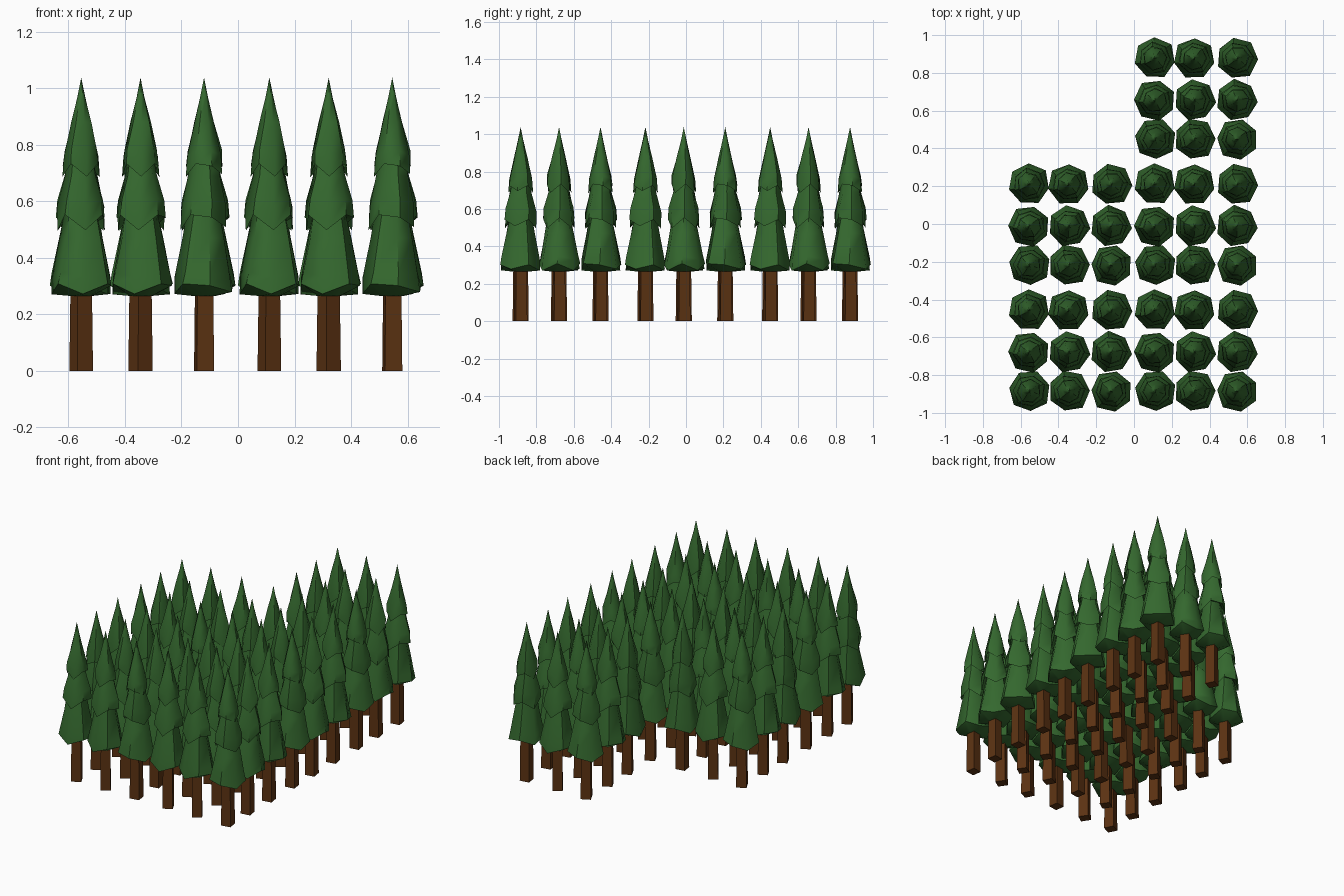
import bpy, bmesh, math, random

if "Cube" in bpy.data.objects:
    bpy.data.objects.remove(bpy.data.objects["Cube"])

random.seed(4)


def material(name, rgb):
    m = bpy.data.materials.new(name)
    m.diffuse_color = (*rgb, 1)
    m.use_nodes = True
    m.node_tree.nodes["Principled BSDF"].inputs["Base Color"].default_value = m.diffuse_color
    return m


green = material("pine green", (0.035, 0.14, 0.028))
brown = material("bark brown", (0.105, 0.032, 0.006))


def loft(name, rings, sides, mat, jitter=0.0, twist=0.0, smooth=None):
    """Mesh from (radius, z, droop) rings; a ring of radius 0 is a point."""
    bm = bmesh.new()
    # every second corner hangs lower, with a little random variation
    drop = [(-1 if k % 2 else 1) * random.uniform(0.5, 1) for k in range(sides)]
    loops = []
    for n, (r, z, droop) in enumerate(rings):
        if r == 0:
            loops.append([bm.verts.new((0, 0, z))] * sides)
            continue
        loop = []
        for k in range(sides):
            a = math.tau * k / sides + twist * n
            rr = r * (1 + random.uniform(-jitter, jitter))
            loop.append(bm.verts.new((rr * math.cos(a), rr * math.sin(a), z + droop * drop[k])))
        loops.append(loop)
    for lo, hi in zip(loops, loops[1:]):
        for k in range(sides):
            j = (k + 1) % sides
            vs = list(dict.fromkeys((lo[k], lo[j], hi[j], hi[k])))
            bm.faces.new(vs)
    if rings[0][0]:
        bm.faces.new(loops[0][::-1])
    bmesh.ops.recalc_face_normals(bm, faces=bm.faces)
    me = bpy.data.meshes.new(name)
    bm.to_mesh(me)
    bm.free()
    me.materials.append(mat)
    return me


# Square tapered trunk
trunk_mesh = loft("trunk", [(0.044, 0, 0), (0.039, 0.36, 0), (0, 0.361, 0)], 4, brown)

# Three drooping tiers of branches, from the underside up to the tip
foliage_mesh = loft("foliage", [
    (0.040, 0.265, 0.0), (0.110, 0.290, 0.020), (0.101, 0.340, 0.010),
    (0.078, 0.470, 0.0), (0.062, 0.560, 0.0),
    (0.086, 0.525, 0.030), (0.083, 0.595, 0.015), (0.058, 0.690, 0.0),
    (0.048, 0.745, 0.0),
    (0.064, 0.710, 0.025), (0.062, 0.770, 0.012), (0.036, 0.880, 0.0),
    (0.014, 0.970, 0.0), (0.0, 1.038, 0.0)], 7, green, jitter=0.05, twist=0.03)

# 3 x 3 patch of trees: offsets from the patch centre
COLS = (-0.222, -0.012, 0.213)
ROWS = (-0.217, -0.012, 0.210)
SPIN = {(i, j): random.uniform(0, math.tau) for i in range(3) for j in range(3)}
TRUNK_TURN = (math.radians(72), math.radians(79), math.radians(54))

# L-shaped group of five patches
PATCHES = [(-0.333, -0.667), (-0.333, 0), (0.333, -0.667), (0.333, 0), (0.333, 0.667)]


def place(name, mesh, x, y, turn):
    ob = bpy.data.objects.new(name, mesh)
    ob.location = (x, y, 0)
    ob.rotation_euler.z = turn
    bpy.context.collection.objects.link(ob)
    return ob


first = None
for px, py in PATCHES:
    for i, cx in enumerate(COLS):
        for j, ry in enumerate(ROWS):
            place("trunk", trunk_mesh, px + cx, py + ry, TRUNK_TURN[i])
            ob = place("foliage", foliage_mesh, px + cx, py + ry, SPIN[i, j])
            first = first or ob

# Soft shading across the branches, sharp at the tier rims (shared mesh)
bpy.context.view_layer.objects.active = first
first.select_set(True)
bpy.ops.object.shade_smooth_by_angle(angle=math.radians(50))
